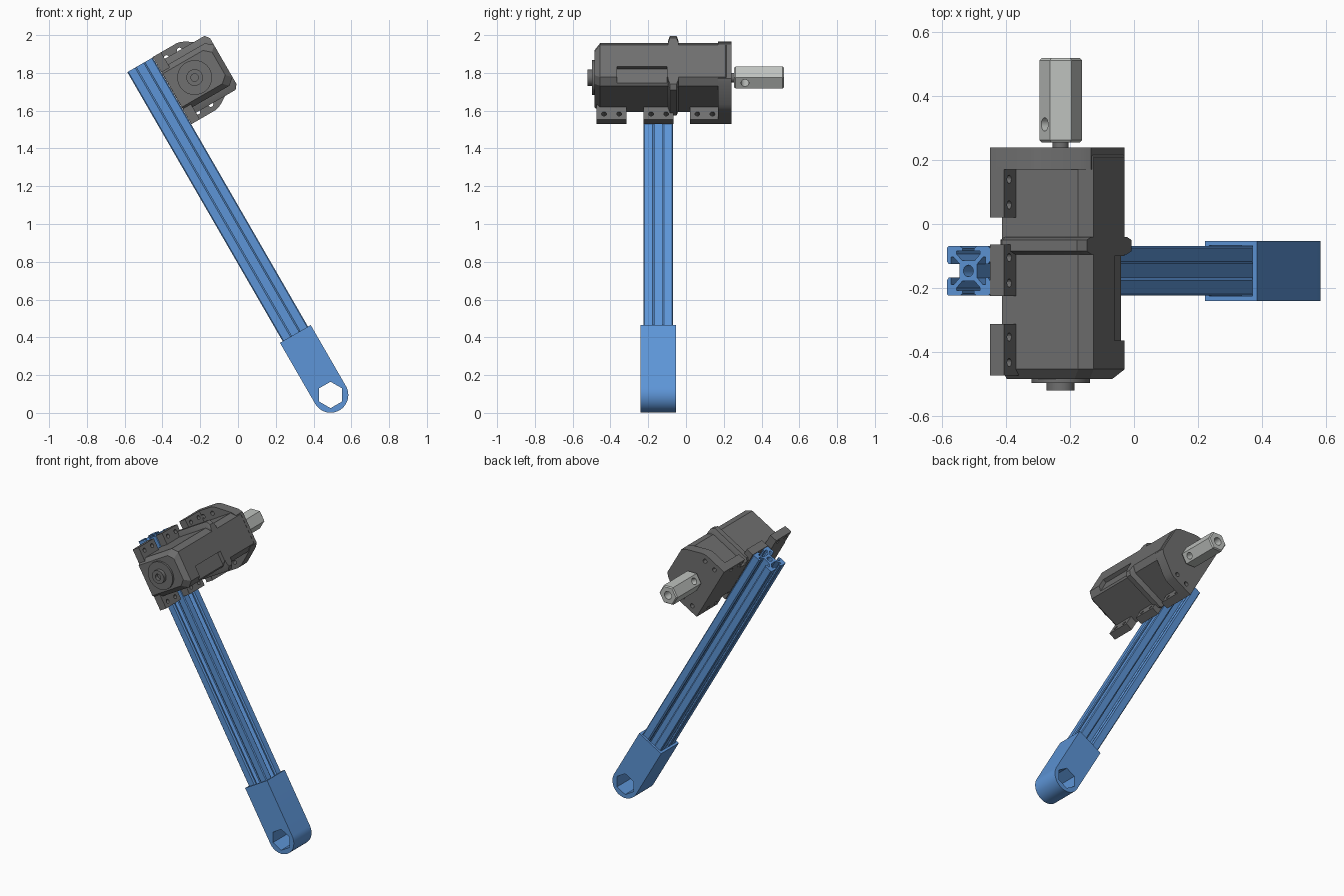
import bpy, bmesh, math
from mathutils import Matrix, Vector

if "Cube" in bpy.data.objects:
    bpy.data.objects.remove(bpy.data.objects["Cube"], do_unlink=True)


def material(name, rgb):
    m = bpy.data.materials.new(name)
    m.use_nodes = True
    m.diffuse_color = (*rgb, 1)
    m.node_tree.nodes["Principled BSDF"].inputs["Base Color"].default_value = (*rgb, 1)
    return m


BLUE = material("anodised blue", (0.11, 0.30, 0.68))
GREY = material("housing grey", (0.16, 0.16, 0.16))
STEEL = material("shaft steel", (0.52, 0.54, 0.52))

# Tilted frame: U runs up the arm, V points from the arm to the motor
ORIGIN = Vector((0.49, 0, 0.095))
S, C = math.sin(math.radians(30)), math.cos(math.radians(30))
U, V, Y = Vector((-S, 0, C)), Vector((C, 0, S)), Vector((0, 1, 0))
MID_V, MID_U, ARM_Y = 0.217, 1.815, -0.147


def frame(x, y, z):
    return Matrix.Translation(ORIGIN) @ Matrix((x, y, z)).transposed().to_4x4()


CROSS = frame(V, U, -Y)    # profile (v, u), extruded along depth
ALONG = frame(V, Y, U)     # profile (v, y), extruded up the arm
OUTWARD = frame(Y, U, V)   # profile (y, u), extruded towards the motor


def ngon(x, y, r, n=32, turn=0.0):
    return [(x + r * math.cos(turn + 2 * math.pi * i / n),
             y + r * math.sin(turn + 2 * math.pi * i / n)) for i in range(n)]


def rect(x0, x1, y0, y1):
    return [(x0, y0), (x1, y0), (x1, y1), (x0, y1)]


def finish(name, bm, mat):
    bmesh.ops.remove_doubles(bm, verts=bm.verts, dist=0.0001)
    bmesh.ops.recalc_face_normals(bm, faces=bm.faces)
    mesh = bpy.data.meshes.new(name)
    bm.to_mesh(mesh)
    bm.free()
    mesh.materials.clear()
    mesh.materials.append(mat)
    ob = bpy.data.objects.new(name, mesh)
    bpy.context.collection.objects.link(ob)
    return ob


def extrude(name, loops, a, b, matrix, mat):
    """Prism from an outline and hole loops, spanning a to b."""
    if matrix is CROSS:
        a, b = -b, -a
    curve = bpy.data.curves.new(name + " profile", 'CURVE')
    curve.dimensions, curve.fill_mode = '2D', 'BOTH'
    curve.extrude = (b - a) / 2
    for loop in loops:
        sp = curve.splines.new('POLY')
        sp.points.add(len(loop) - 1)
        for p, co in zip(sp.points, loop):
            p.co = (*co, 0, 1)
        sp.use_cyclic_u = True
    tmp = bpy.data.objects.new("profile", curve)
    bpy.context.collection.objects.link(tmp)
    bpy.context.view_layer.update()
    mesh = bpy.data.meshes.new_from_object(tmp.evaluated_get(bpy.context.evaluated_depsgraph_get()))
    bm = bmesh.new()
    bm.from_mesh(mesh)
    bm.transform(matrix @ Matrix.Translation((0, 0, (a + b) / 2)))
    bpy.data.objects.remove(tmp, do_unlink=True)
    bpy.data.curves.remove(curve)
    bpy.data.meshes.remove(mesh)
    return finish(name, bm, mat)


def loft(name, sections, mat):
    """Skin matching (depth, profile) sections and cap both ends."""
    bm = bmesh.new()
    rings = [[bm.verts.new(CROSS @ Vector((v, u, -y))) for v, u in prof] for y, prof in sections]
    n = len(rings[0])
    for r0, r1 in zip(rings, rings[1:]):
        for i in range(n):
            bm.faces.new((r0[i], r0[(i + 1) % n], r1[(i + 1) % n], r1[i]))
    bm.faces.new(rings[0])
    bm.faces.new(rings[-1])
    return finish(name, bm, mat)


def cut(ob, cutter):
    mod = ob.modifiers.new("cut", 'BOOLEAN')
    mod.operation, mod.solver, mod.object = 'DIFFERENCE', 'EXACT', cutter
    bpy.context.view_layer.objects.active = ob
    bpy.ops.object.modifier_apply(modifier=mod.name)
    bpy.data.objects.remove(cutter, do_unlink=True)


def symmetric(half):
    """Mirror (v, du) points about the motor axis into a closed profile."""
    return [(v, MID_U + d) for v, d in half] + [(v, MID_U - d) for v, d in reversed(half)]


# Slotted arm: one side of the section repeated four times
side = [(0.0775, -0.072), (0.0775, -0.03), (0.071, -0.021), (0.062, -0.021),
        (0.062, -0.043), (0.053, -0.043), (0.032, -0.022)]
side += [(x, -y) for x, y in reversed(side)]
section = []
for k in range(4):
    c, s = round(math.cos(k * math.pi / 2)), round(math.sin(k * math.pi / 2))
    section += [(x * c - y * s, x * s + y * c + ARM_Y) for x, y in side]
extrude("slotted_arm", [section, ngon(0, ARM_Y, 0.018, 20)], 0.18, 2.018, ALONG, BLUE)

# Rounded end socket with hexagonal bore and a pocket for the arm
R = 0.094
outline = [(R * math.cos(math.pi + math.pi * i / 24), R * math.sin(math.pi + math.pi * i / 24))
           for i in range(25)] + [(R, 0.373), (-R, 0.373)]
socket = extrude("end_socket", [outline, ngon(0, 0, 0.07, 6)], ARM_Y - R, ARM_Y + R, CROSS, BLUE)
cut(socket, extrude("pocket", [rect(-0.079, 0.079, ARM_Y - 0.079, ARM_Y + 0.079)],
                    0.17, 0.5, ALONG, BLUE))

# Motor housing with chamfered long edges and ends
full = [(0.08, 0.13), (0.355, 0.13), (0.392, 0.098)]


def inset(front, amount):
    return symmetric([(v - amount if v > 0.2 else v, d - (amount if front else 0)) for v, d in full])


housing = loft("motor_housing", [(-0.485, inset(True, 0.028)), (-0.455, symmetric(full)),
                                 (0.21, symmetric(full)), (0.238, inset(False, 0.02))], GREY)
cut(housing, extrude("notch", [rect(0.366, 0.5, 1.6, 1.782)], -0.365, -0.1, CROSS, GREY))

# Raised rib around the housing
rib = [(0.085, 0.15), (0.10, 0.165), (0.372, 0.165), (0.392, 0.14)]
rib_low = [(v, d - 0.03) for v, d in rib]
loft("housing_rib", [(-0.095, symmetric(rib_low)), (-0.085, symmetric(rib)),
                     (-0.05, symmetric(rib)), (-0.04, symmetric(rib_low))], GREY)

# Gearbox end plate with lobes and screw holes
plate = symmetric([(0.079, 0.205), (0.225, 0.205), (0.245, 0.201), (0.265, 0.192),
                   (0.365, 0.13), (0.388, 0.105)])
holes = [ngon(v, MID_U + s * 0.165, 0.014, 14) for v in (0.14, 0.22) for s in (-1, 1)]
extrude("gearbox_end_plate", [plate] + holes, 0.17, 0.24, CROSS, GREY)

# Mounting feet, each with two screw holes on both sides
for name, y in (("front", -0.394), ("middle", -0.145), ("rear", 0.1)):
    holes = [ngon(y + dy, MID_U + s * 0.172, 0.013, 14) for dy in (-0.04, 0.04) for s in (-1, 1)]
    extrude(name + "_mounting_foot", [rect(y - 0.08, y + 0.08, 1.61, 2.02)] + holes,
            0.079, 0.13, OUTWARD, GREY)

# Front bearing cover
extrude("bearing_cover", [ngon(MID_V, MID_U, 0.092, 40)], -0.498, -0.48, CROSS, GREY)
extrude("bearing_boss", [ngon(MID_V, MID_U, 0.044), ngon(MID_V, MID_U, 0.02, 20)],
        -0.522, -0.49, CROSS, GREY)

# Output shaft: round neck and hexagonal end with bore and cross hole
extrude("shaft_neck", [ngon(MID_V, MID_U, 0.025, 24)], 0.22, 0.27, CROSS, GREY)
turn = math.radians(30)


def hexagon(r):
    return ngon(MID_V, MID_U, r, 6, turn)


shaft = loft("hex_shaft", [(0.255, hexagon(0.06)), (0.263, hexagon(0.067)),
                           (0.512, hexagon(0.067)), (0.52, hexagon(0.06))], STEEL)
cut(shaft, extrude("bore", [ngon(MID_V, MID_U, 0.026, 24)], 0.36, 0.6, CROSS, STEEL))
axis = Vector((C, 0, -S))
centre = ORIGIN + U * MID_U + V * MID_V + Y * 0.312
bpy.ops.mesh.primitive_cylinder_add(vertices=24, radius=0.021, depth=0.3, location=centre,
                                    rotation=axis.to_track_quat('Z', 'Y').to_euler())
cut(shaft, bpy.context.object)

# Smooth the round surfaces, keep edges sharp
bpy.ops.object.select_all(action='DESELECT')
for ob in bpy.context.scene.objects:
    if ob.type == 'MESH':
        ob.select_set(True)
        bpy.context.view_layer.objects.active = ob
bpy.ops.object.shade_smooth_by_angle(angle=math.radians(25))
